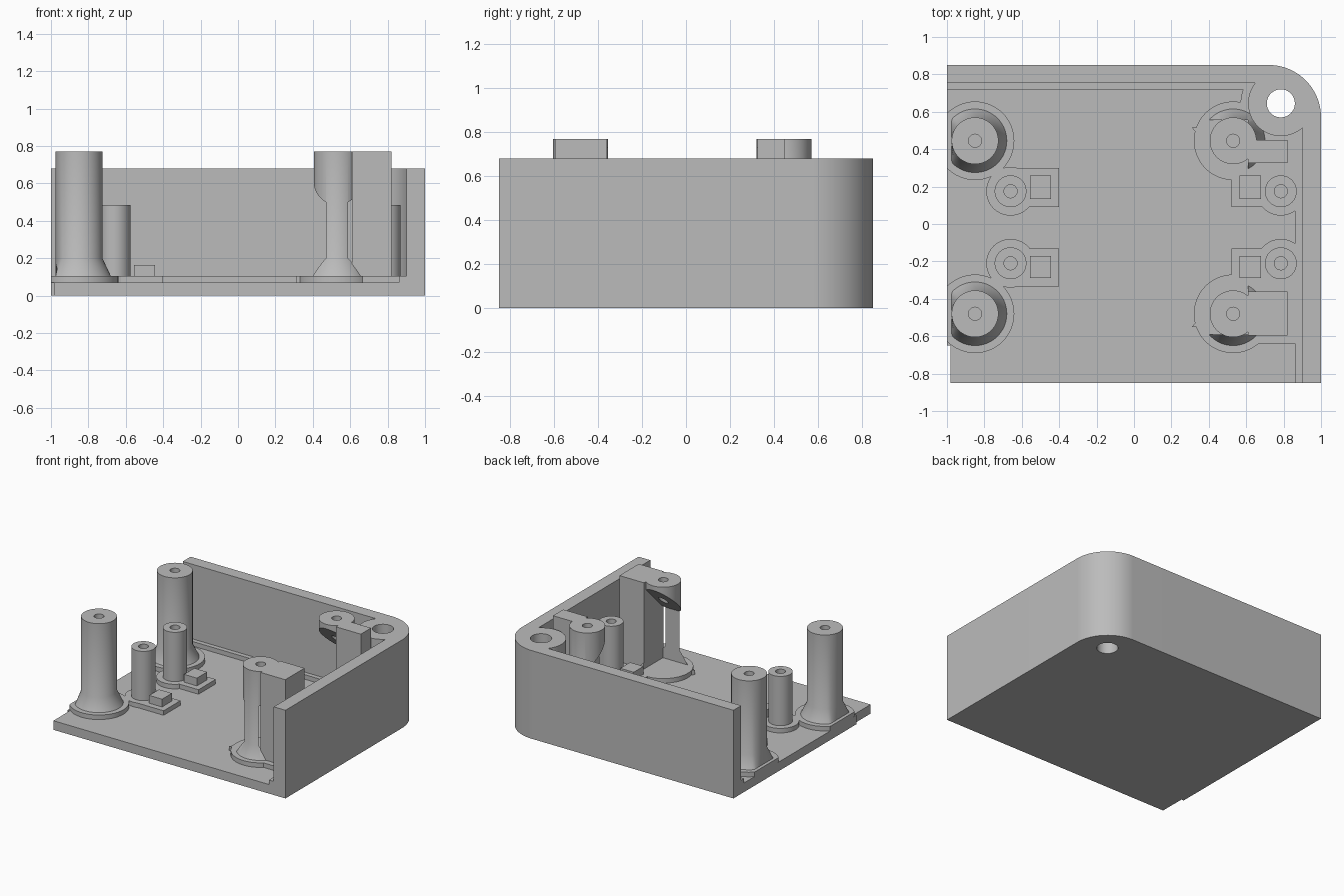
import bpy
import bmesh
from math import pi, sin, cos, asin, acos

if "Cube" in bpy.data.objects:
    bpy.data.objects.remove(bpy.data.objects["Cube"], do_unlink=True)

grey = bpy.data.materials.new("plain grey")
grey.use_nodes = True
grey.diffuse_color = (0.5, 0.5, 0.5, 1)
grey.node_tree.nodes["Principled BSDF"].inputs["Base Color"].default_value = (0.5, 0.5, 0.5, 1)

FLOOR, PAD, WALL, TOP = 0.07, 0.105, 0.68, 0.77
LEFT, FRONT, BACK = -1, -0.85, 0.85
SCREW = (0.785, 0.645)


def finish(bm, name):
    bmesh.ops.remove_doubles(bm, verts=bm.verts, dist=1e-5)
    bmesh.ops.recalc_face_normals(bm, faces=bm.faces)
    mesh = bpy.data.meshes.new(name)
    bm.to_mesh(mesh)
    bm.free()
    mesh.materials.append(grey)
    obj = bpy.data.objects.new(name, mesh)
    bpy.context.collection.objects.link(obj)
    return obj


def prism(name, pts, lo, hi, axis="z"):
    """Extrude an outline along z (xy points) or x (yz points)."""
    bm = bmesh.new()
    place = (lambda p: (p[0], p[1], lo)) if axis == "z" else (lambda p: (lo, p[0], p[1]))
    face = bm.faces.new([bm.verts.new(place(p)) for p in pts])
    ext = bmesh.ops.extrude_face_region(bm, geom=[face])
    move = (0, 0, hi - lo) if axis == "z" else (hi - lo, 0, 0)
    bmesh.ops.translate(bm, vec=move, verts=[v for v in ext["geom"] if isinstance(v, bmesh.types.BMVert)])
    return finish(bm, name)


def block(name, x0, x1, y0, y1, z0, z1):
    return prism(name, [(x0, y0), (x1, y0), (x1, y1), (x0, y1)], z0, z1)


def arc(c, r, a0, a1, n=32):
    return [(c[0] + r * cos(a0 + (a1 - a0) * i / n),
             c[1] + r * sin(a0 + (a1 - a0) * i / n)) for i in range(n + 1)]


def disc(c, r):
    return [(max(x, LEFT), y) for x, y in arc(c, r, 0, 2 * pi, 64)[:-1]]


def post(name, c, r, flare, top, hole_end):
    """Lathed screw post with a blind hole and a flared foot."""
    prof = [(0, hole_end), (0.035, hole_end), (0.035, top), (r, top),
            (r, 0.2), (flare, PAD), (0, PAD)]
    bm = bmesh.new()
    vs = [bm.verts.new((c[0] + p, c[1], z)) for p, z in prof]
    es = [bm.edges.new(pair) for pair in zip(vs, vs[1:])]
    bmesh.ops.spin(bm, geom=vs + es, cent=(c[0], c[1], 0), axis=(0, 0, 1),
                   angle=2 * pi, steps=64)
    for v in bm.verts:
        v.co.x = max(v.co.x, -0.975)
    return finish(bm, name)


def cut(obj, cutter):
    mod = obj.modifiers.new("cut", "BOOLEAN")
    mod.operation, mod.solver, mod.object = "DIFFERENCE", "EXACT", cutter
    bpy.context.view_layer.objects.active = obj
    bpy.ops.object.modifier_apply(modifier=mod.name)
    bpy.data.objects.remove(cutter, do_unlink=True)


def inner_line(ix, iy, r):
    """Inside line of the walls, bulging around the corner screw boss."""
    a0 = pi - asin((iy - SCREW[1]) / r)
    a1 = 2 * pi - acos((ix - SCREW[0]) / r)
    return [(LEFT, iy)] + arc(SCREW, r, a0, a1) + [(ix, FRONT)]


# Walls with rounded corner and screw hole, floor, and stepped ledge
wall_in = inner_line(0.9, 0.755, 0.175)
ledge_in = inner_line(0.86, 0.72, 0.215)
outer = [(1, FRONT)] + arc((0.72, 0.57), 0.28, 0, pi / 2) + [(LEFT, BACK)]
walls = prism("walls", outer + wall_in, 0, WALL)
cut(walls, prism("hole_cutter", disc(SCREW, 0.075), -0.1, 1))
prism("floor", [(-0.98, FRONT), (-0.98, -0.65), (LEFT, -0.65)] + wall_in, 0, FLOOR)
prism("ledge", ledge_in + wall_in[::-1], FLOOR, PAD)

# Tall posts, one row at the back and one at the front
for row, s, y in (("back", 1, 0.445), ("front", -1, -0.48)):
    prism(row + "_right_post_pad", disc((-0.85, y), 0.21), FLOOR, PAD)
    post(row + "_right_post", (-0.85, y), 0.125, 0.17, TOP, 0.2)

    # Undercut post, relieved on its inner side under a sloping roof
    prism(row + "_left_post_pad", disc((0.53, y), 0.21), FLOOR, PAD)
    tip = y + s * 0.07
    prism(row + "_pad_tip", [(0.31, tip), (0.4, tip), (0.4, tip - s * 0.11)], FLOOR, PAD)
    tall = post(row + "_left_post", (0.53, y), 0.125, 0.17, TOP, 0.2)
    edge, inside = y + s * 0.11, y - s * 0.21
    cut(tall, prism("relief_cutter", [(edge, 0.1), (edge, 0.5), (inside, 0.82), (inside, 0.1)],
                    0, 0.61, "x"))

# Support blocks beside the undercut posts, with pads reaching the wall
block("front_support", 0.61, 0.82, -0.595, -0.36, FLOOR, TOP)
block("back_support", 0.61, 0.82, 0.325, 0.45, FLOOR, TOP)
block("front_support_pad", 0.65, 0.9, -0.64, -0.21, FLOOR, PAD)
block("back_support_pad", 0.65, 0.9, 0.175, 0.52, FLOOR, PAD)

# Short posts, each with a plate and a small stop block
for row, y, p0, p1, b0, b1 in (("back", 0.175, 0.09, 0.3, 0.135, 0.26),
                               ("front", -0.21, -0.335, -0.13, -0.29, -0.17)):
    for side, x, q0, q1, c0, c1 in (("right", -0.66, -0.66, -0.4, -0.555, -0.445),
                                    ("left", 0.785, 0.52, 0.785, 0.565, 0.68)):
        tag = row + "_" + side
        prism(tag + "_short_pad", disc((x, y), 0.13), FLOOR, PAD)
        post(tag + "_short_post", (x, y), 0.085, 0.085, 0.485, 0.2)
        block(tag + "_plate", q0, q1, p0, p1, FLOOR, PAD)
        block(tag + "_stop", c0, c1, b0, b1, PAD, 0.165)

# Smooth round surfaces, keep edges sharp
bpy.ops.object.select_all(action="DESELECT")
for obj in bpy.context.collection.objects:
    if obj.type == "MESH":
        obj.select_set(True)
        bpy.context.view_layer.objects.active = obj
bpy.ops.object.shade_smooth_by_angle(angle=pi / 6)
